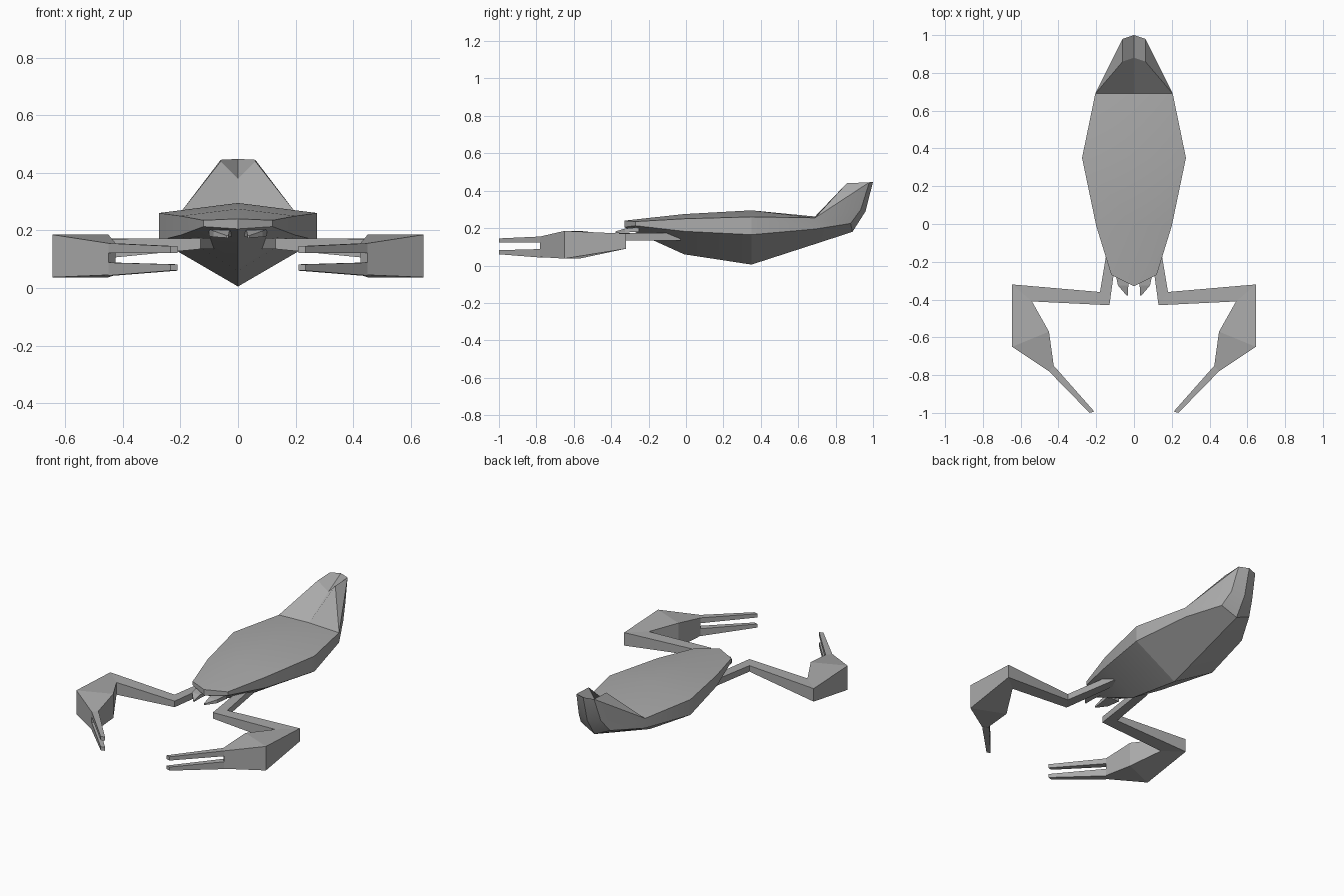
import bpy, bmesh, math

if "Cube" in bpy.data.objects:
    bpy.data.objects.remove(bpy.data.objects["Cube"])

grey = bpy.data.materials.new("plain grey")
grey.diffuse_color = (0.4, 0.4, 0.4, 1)
grey.use_nodes = True
grey.node_tree.nodes["Principled BSDF"].inputs["Base Color"].default_value = grey.diffuse_color


def finish(name, bm, smooth=False):
    bmesh.ops.remove_doubles(bm, verts=bm.verts[:], dist=0.0005)
    bmesh.ops.recalc_face_normals(bm, faces=bm.faces[:])
    me = bpy.data.meshes.new(name)
    bm.to_mesh(me)
    bm.free()
    me.materials.append(grey)
    if smooth:
        for p in me.polygons:
            p.use_smooth = True
        me.set_sharp_from_angle(angle=math.radians(20))
    ob = bpy.data.objects.new(name, me)
    bpy.context.collection.objects.link(ob)
    return ob


def blocks(name, chains, side):
    """Chains of cross-sections; each section is two (x, y, z_low, z_high) edges."""
    bm = bmesh.new()
    for chain in chains:
        rings = []
        for a, b in chain:
            pts = [(a[0], a[1], a[2]), (a[0], a[1], a[3]),
                   (b[0], b[1], b[3]), (b[0], b[1], b[2])]
            rings.append([bm.verts.new((side * x, y, z)) for x, y, z in pts])
        for r, s in zip(rings, rings[1:]):
            for i in range(4):
                j = (i + 1) % 4
                bm.faces.new((r[i], r[j], s[j], s[i]))
        bm.faces.new(rings[0])
        bm.faces.new(rings[-1])
    bmesh.ops.recalc_face_normals(bm, faces=bm.faces[:])
    return finish(name, bm)


# Body: half hull with a rim and keel, then mirrored
# centre y, side y, half width, ridge z, rim top z, rim bottom z, keel z
sections = [(-.33, -.27, .12, .24, .235, .213, .205),
            (-.01, -.01, .20, .275, .25, .183, .06),
            (.35, .35, .275, .295, .26, .165, .005),
            (.69, .69, .205, .262, .255, .195, .115)]
bm = bmesh.new()
rings = []
for yc, ys, w, zr, zt, zl, zk in sections:
    rings.append([bm.verts.new(p) for p in
                  ((0, yc, zr), (w, ys, zt), (w, ys, zl), (0, yc, zk))])
for a, b in zip(rings, rings[1:]):
    for i in range(3):
        bm.faces.new((a[i], a[i + 1], b[i + 1], b[i]))
bm.faces.new(rings[0])
# Upturned tail at the back of the hull
c, t, l, k = rings[-1]
n, f, r, rc, m, mc, e, ec = [bm.verts.new(p) for p in (
    (0, .88, .38), (.06, .86, .44), (.06, .98, .445), (0, 1.0, .448),
    (.075, .935, .30), (0, .96, .29), (.10, .88, .225), (0, .89, .18))]
for face in ((c, t, f, n), (n, f, r, rc), (t, f, r), (t, r, m), (t, m, e),
             (t, e, l), (l, e, ec, k), (r, rc, mc, m), (m, mc, ec, e)):
    bm.faces.new(face)
dup = bmesh.ops.duplicate(bm, geom=bm.verts[:] + bm.edges[:] + bm.faces[:])
for v in dup["geom"]:
    if isinstance(v, bmesh.types.BMVert):
        v.co.x *= -1
finish("body", bm, smooth=True)

for side, label in ((1, "right"), (-1, "left")):
    # Bent arm: shoulder, elbow, wrist
    blocks("arm_" + label, [[
        ((.075, -.03, .135, .175), (.125, -.03, .135, .175)),
        ((.13, -.43, .135, .172), (.18, -.36, .135, .172)),
        ((.54, -.41, .095, .17), (.645, -.32, .09, .17))]], side)
    # Claw palm, narrowing forward
    blocks("palm_" + label, [[
        ((.54, -.41, .095, .17), (.645, -.32, .09, .17)),
        ((.45, -.57, .037, .185), (.645, -.65, .037, .185)),
        ((.425, -.75, .045, .155), (.45, -.78, .045, .155))]], side)
    # Two claw fingers, one above the other
    blocks("fingers_" + label, [
        [((.425, -.75, lo, hi), (.45, -.78, lo, hi)),
         ((.21, -.993, tl, th), (.235, -1.0, tl, th))]
        for lo, hi, tl, th in ((.122, .155, .122, .145), (.043, .088, .06, .082))], side)
    # Small pointed mouthpart
    blocks("mouthpart_" + label, [[
        ((.02, -.25, .18, .205), (.10, -.25, .18, .205)),
        ((.03, -.325, .177, .198), (.085, -.325, .177, .198)),
        ((.033, -.378, .174, .182), (.04, -.378, .174, .182))]], side)
